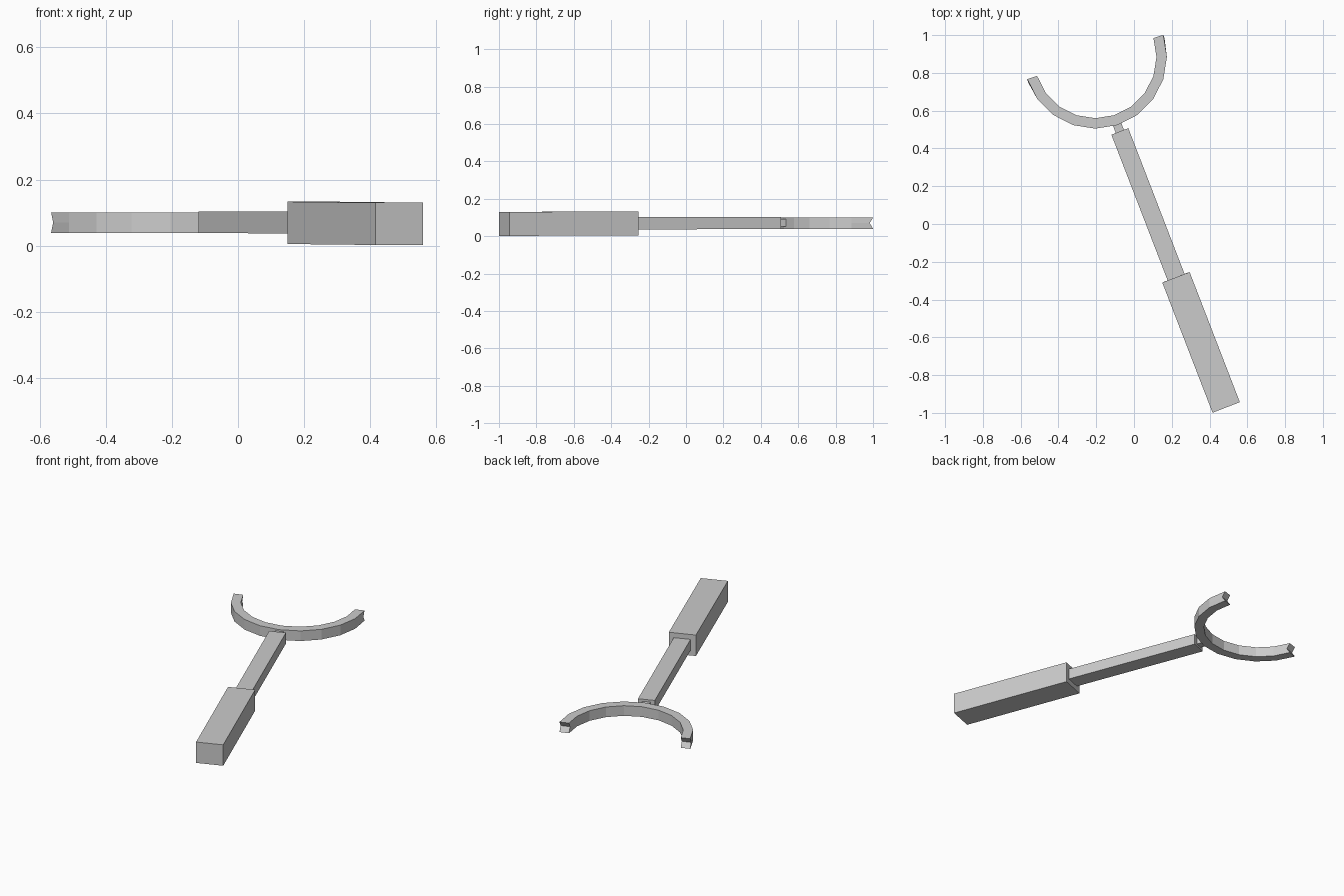
import bpy, bmesh
from math import cos, sin, radians
from mathutils import Vector

if "Cube" in bpy.data.objects:
    bpy.data.objects.remove(bpy.data.objects["Cube"])


def make_object(name, bm):
    bmesh.ops.recalc_face_normals(bm, faces=bm.faces)
    mesh = bpy.data.meshes.new(name)
    bm.to_mesh(mesh)
    bm.free()
    obj = bpy.data.objects.new(name, mesh)
    bpy.context.collection.objects.link(obj)
    return obj


def bar(name, start, end, width, height):
    """Rectangular bar running between two points."""
    a, b = Vector(start), Vector(end)
    axis = (b - a).normalized()
    side = axis.cross(Vector((0, 0, 1))).normalized()
    up = side.cross(axis)
    bm = bmesh.new()
    bmesh.ops.create_cube(bm, size=1)
    for v in bm.verts:
        x, y, z = v.co
        v.co = (a + b) / 2 + side * x * width + axis * y * (b - a).length + up * z * height
    return make_object(name, bm)


def half_ring(name, centre, inner, outer, height, first, last, steps, notch):
    """Faceted half ring with a shallow V notch in both ends."""
    c = Vector(centre)
    h = height / 2
    section = [(inner, -h), (outer, -h), (outer, 0), (outer, h), (inner, h), (inner, 0)]
    bm = bmesh.new()
    loops = []
    for i in range(steps + 1):
        angle = radians(first + (last - first) * i / steps)
        radial = Vector((cos(angle), sin(angle), 0))
        forward = Vector((sin(angle), -cos(angle), 0))
        push = notch if i == 0 else -notch if i == steps else 0
        loops.append([bm.verts.new(c + radial * r + Vector((0, 0, z))
                                   + (forward * push if z == 0 else Vector()))
                      for r, z in section])
    for p, q in zip(loops, loops[1:]):
        for j in range(6):
            k = (j + 1) % 6
            bm.faces.new((p[j], p[k], q[k], q[j]))
    for p in (loops[0], loops[-1]):
        bm.faces.new((p[0], p[1], p[2], p[5]))
        bm.faces.new((p[5], p[2], p[3], p[4]))
    return make_object(name, bm)


# Thick grip, slimmer shaft and short neck along one slanted axis
bar("handle", (0.488, -0.971, 0.066), (0.222, -0.282, 0.069), 0.155, 0.128)
bar("shaft", (0.23, -0.30, 0.070), (-0.075, 0.49, 0.071), 0.096, 0.066)
bar("neck", (-0.07, 0.477, 0.071), (-0.094, 0.54, 0.071), 0.046, 0.04)

# Open fork at the tip
half_ring("fork_ring", (-0.205, 0.884, 0.070), 0.324, 0.379, 0.062, 18, -162, 10, 0.02)
